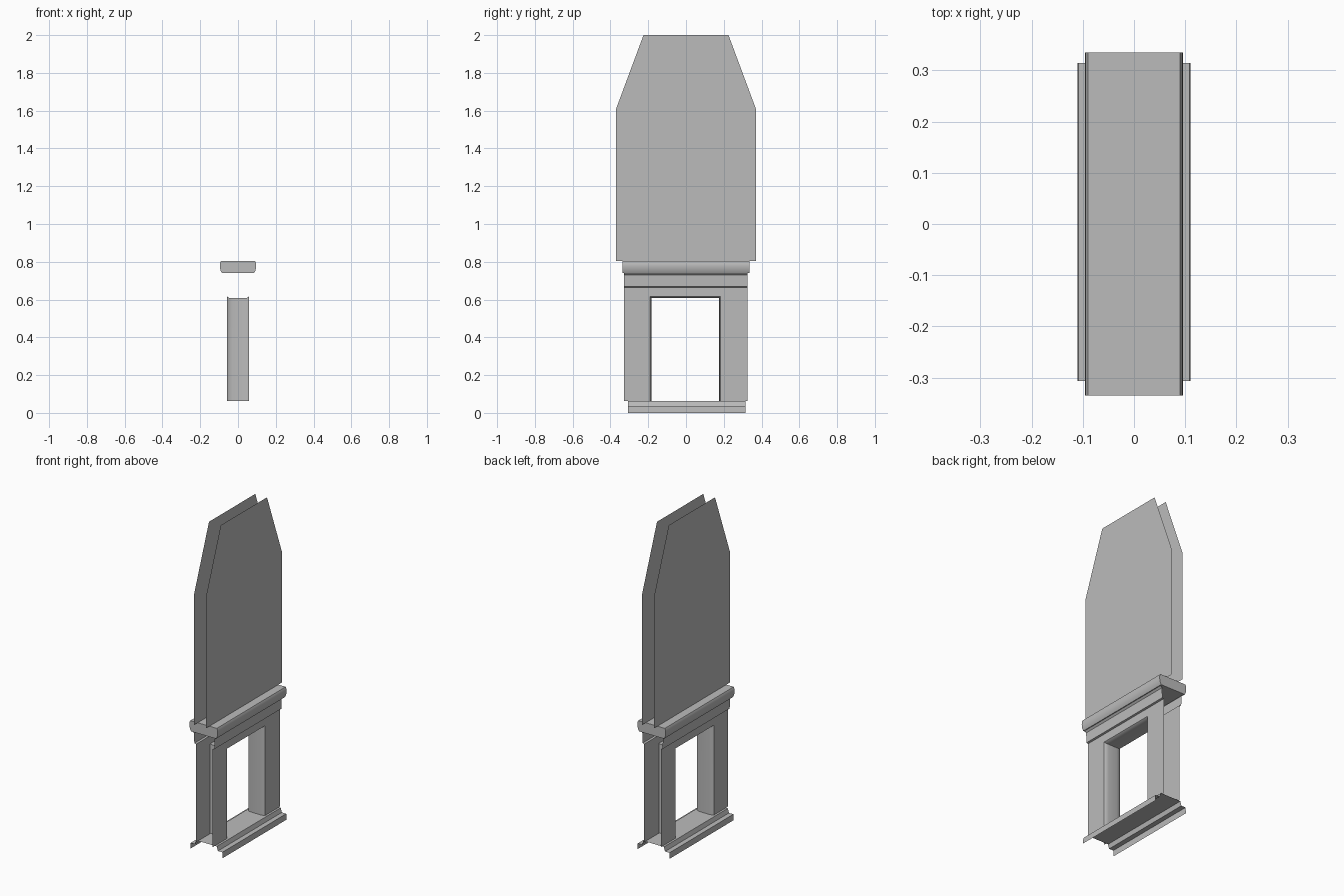
import bpy
import bmesh
from math import radians

cube = bpy.data.objects.get("Cube")
if cube:
    bpy.data.objects.remove(cube, do_unlink=True)

GREY = (0.5, 0.5, 0.5, 1.0)
grey = bpy.data.materials.new("plain grey")
grey.use_nodes = True
grey.diffuse_color = GREY
grey.node_tree.nodes["Principled BSDF"].inputs["Base Color"].default_value = GREY


def finish(name, bm, mirror=False, smooth=False):
    mesh = bpy.data.meshes.new(name)
    bm.to_mesh(mesh)
    bm.free()
    mesh.materials.append(grey)
    obj = bpy.data.objects.new(name, mesh)
    bpy.context.collection.objects.link(obj)
    if mirror:
        obj.modifiers.new("Mirror", "MIRROR").use_axis[0] = True
    if smooth:
        bpy.ops.object.select_all(action="DESELECT")
        obj.select_set(True)
        bpy.context.view_layer.objects.active = obj
        bpy.ops.object.shade_smooth_by_angle(angle=radians(40))
    return obj


def sheet(name, x, outline):
    """Flat sheet in the y-z plane facing +x, mirrored to the other side."""
    bm = bmesh.new()
    bm.faces.new([bm.verts.new((x, y, z)) for y, z in outline])
    return finish(name, bm, mirror=True)


def loft(bm, rows):
    """Bridge equal rows of points into an open surface."""
    rows = [[bm.verts.new(p) for p in row] for row in rows]
    for a, b in zip(rows, rows[1:]):
        for i in range(len(a) - 1):
            bm.faces.new((a[i], a[i + 1], b[i + 1], b[i]))
    return rows


def moulding(name, profile, y0, y1):
    """Open x-z profile run along y, mirrored."""
    bm = bmesh.new()
    loft(bm, [[(x, y, z) for x, z in profile] for y in (y0, y1)])
    return finish(name, bm, mirror=True, smooth=True)


# Twin tapered panels
sheet("upper_panel", 0.04,
      [(-0.37, 0.805), (0.37, 0.805), (0.37, 1.61), (0.225, 2), (-0.225, 2), (-0.37, 1.61)])

# Closed cap rail with rounded sides
half = [(0.09, 0.805), (0.095, 0.795), (0.096, 0.775), (0.093, 0.755), (0.085, 0.74)]
section = half + [(-x, z) for x, z in reversed(half)]
bm = bmesh.new()
ends = loft(bm, [[(x, y, z) for x, z in section + section[:1]] for y in (-0.335, 0.335)])
bmesh.ops.remove_doubles(bm, verts=bm.verts, dist=0.0001)
bmesh.ops.holes_fill(bm, edges=bm.edges)
bmesh.ops.recalc_face_normals(bm, faces=bm.faces)
finish("cap_rail", bm, smooth=True)

# Stepped band below the cap
moulding("upper_band", [(0.057, 0.665), (0.068, 0.668), (0.07, 0.73), (0.08, 0.74)], -0.328, 0.325)

# Side plates around the opening
sheet("side_plate", 0.057,
      [(-0.328, 0.062), (-0.19, 0.062), (-0.19, 0.615), (0.183, 0.615),
       (0.183, 0.062), (0.325, 0.062), (0.325, 0.665), (-0.328, 0.665)])

# Lining of the opening, swelling slightly inward between the plates
bm = bmesh.new()
rows = []
for x, inset in ((-0.057, 0), (-0.05, 0.005), (-0.03, 0.008), (0.03, 0.008), (0.05, 0.005), (0.057, 0)):
    left, right, top = -0.19 + inset, 0.183 - inset, 0.615 - inset
    rows.append([(x, left, 0.062), (x, left, top), (x, right, top), (x, right, 0.062)])
loft(bm, rows)
finish("opening_lining", bm, smooth=True)

# Floor with stepped skirts
moulding("base_skirt", [(0, 0.062), (0.07, 0.062), (0.078, 0.036), (0.108, 0.036), (0.11, 0)], -0.307, 0.315)
